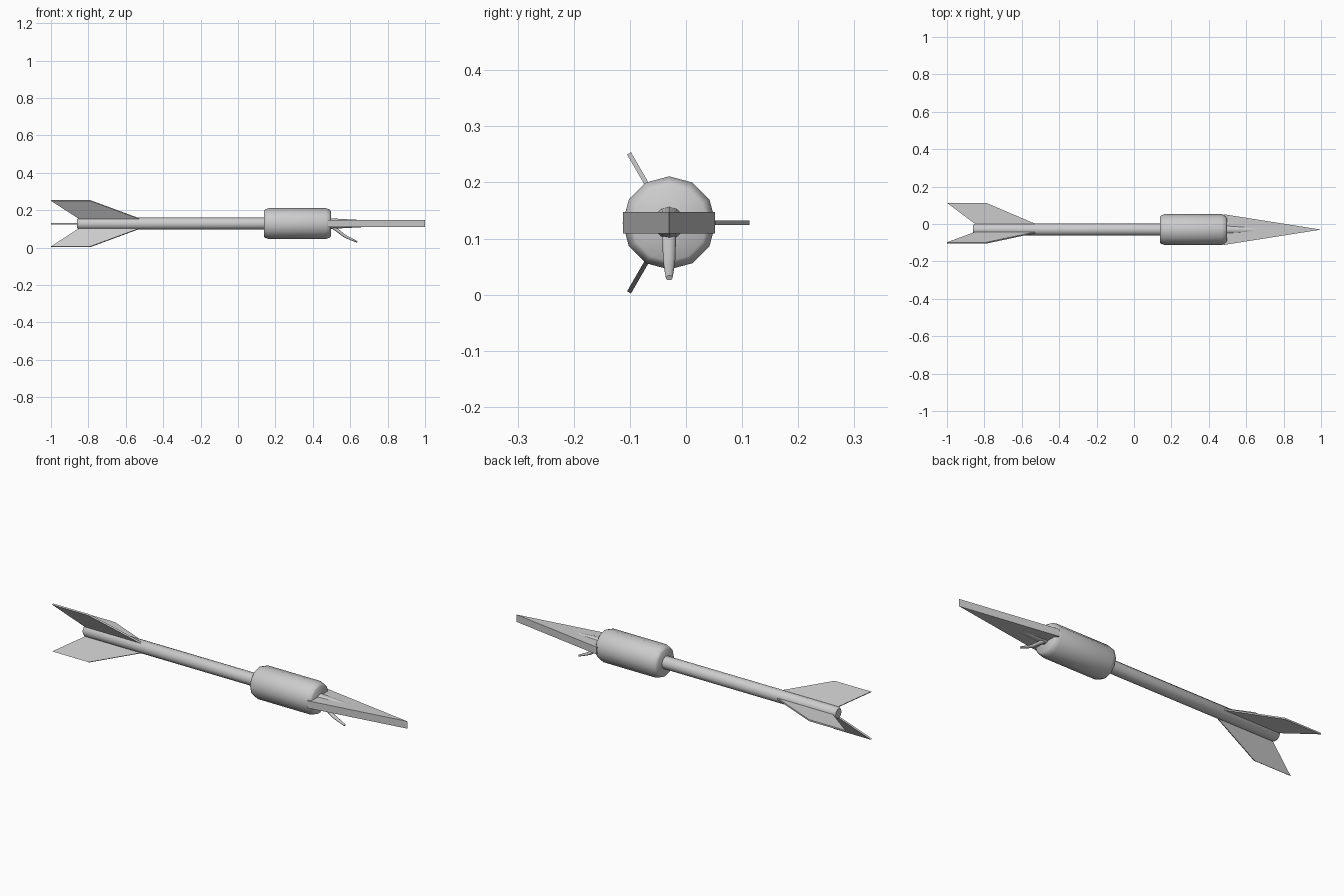
import bpy, bmesh
from math import sin, cos, pi, radians
from mathutils import Matrix, Vector

cube = bpy.data.objects.get("Cube")
if cube:
    bpy.data.objects.remove(cube)

AXIS = Vector((0, -0.03, 0.128))   # long axis of the dart

grey = bpy.data.materials.new("plain grey")
grey.use_nodes = True
grey.diffuse_color = (0.6, 0.6, 0.6, 1)
grey.node_tree.nodes["Principled BSDF"].inputs["Base Color"].default_value = grey.diffuse_color


def finish(name, bm, smooth=None):
    """Turn a bmesh into a named grey object placed on the axis."""
    bmesh.ops.recalc_face_normals(bm, faces=bm.faces)
    mesh = bpy.data.meshes.new(name)
    bm.to_mesh(mesh)
    bm.free()
    mesh.materials.append(grey)
    obj = bpy.data.objects.new(name, mesh)
    obj.location = AXIS
    bpy.context.collection.objects.link(obj)
    if smooth:
        bpy.ops.object.select_all(action="DESELECT")
        obj.select_set(True)
        bpy.context.view_layer.objects.active = obj
        bpy.ops.object.shade_smooth_by_angle(angle=radians(smooth))
    return obj


def skin_rings(name, rings, smooth):
    """Bridge equal-sized rings of points and cap both ends."""
    bm = bmesh.new()
    loops = [[bm.verts.new(p) for p in ring] for ring in rings]
    n = len(loops[0])
    for a, b in zip(loops, loops[1:]):
        for i in range(n):
            j = (i + 1) % n
            bm.faces.new((a[i], a[j], b[j], b[i]))
    bm.faces.new(loops[0])
    bm.faces.new(loops[-1])
    return finish(name, bm, smooth)


def turned(name, profile, sides=12, smooth=50):
    """Round part along x from (x, radius) pairs."""
    return skin_rings(name, [[(x, r * sin(2 * pi * i / sides), r * cos(2 * pi * i / sides))
                              for i in range(sides)] for x, r in profile], smooth)


def plate(name, outline, thickness, turn=0.0):
    """Flat plate from an (x, y) outline, turned about the long axis."""
    spin = Matrix.Rotation(turn, 3, "X")
    return skin_rings(name, [[spin @ Vector((x, y, z)) for x, y in outline]
                             for z in (-thickness / 2, thickness / 2)], None)


# Shaft and weighted barrel
turned("shaft", [(-0.86, 0.024), (-0.85, 0.032), (0.16, 0.032)])
turned("barrel", [(0.138, 0.068), (0.145, 0.076), (0.166, 0.083),
                  (0.468, 0.083), (0.489, 0.076), (0.496, 0.068)])

# Three swept tail fins
fin = [(-0.53, 0.02), (-0.53, 0.032), (-0.79, 0.143), (-1.0, 0.143), (-0.85, 0.031), (-0.85, 0.02)]
for i, label in enumerate(("back_fin", "upper_fin", "lower_fin")):
    plate(label, fin, 0.008, i * 2 * pi / 3)

# Wedge-shaped head with a low central swelling
plate("wedge_head", [(0.48, -0.082), (1.0, 0.0), (0.48, 0.082)], 0.038)
turned("head_core", [(0.48, 0.029), (0.98, 0.002)])

# Tapering bent prong under the head
prong = [(0.485, -0.005, 0.013), (0.53, -0.035, 0.012), (0.57, -0.066, 0.011),
         (0.60, -0.081, 0.009), (0.638, -0.098, 0.006)]
rings = []
for k, (x, z, r) in enumerate(prong):
    ahead, behind = prong[min(k + 1, len(prong) - 1)], prong[max(k - 1, 0)]
    along = Vector((ahead[0] - behind[0], 0, ahead[1] - behind[1])).normalized()
    across = Vector((-along.z, 0, along.x))
    rings.append([Vector((x, 0, z)) + Vector((0, r * cos(a), 0)) + across * r * 0.75 * sin(a)
                  for a in (2 * pi * i / 10 for i in range(10))])
skin_rings("prong", rings, 50)
